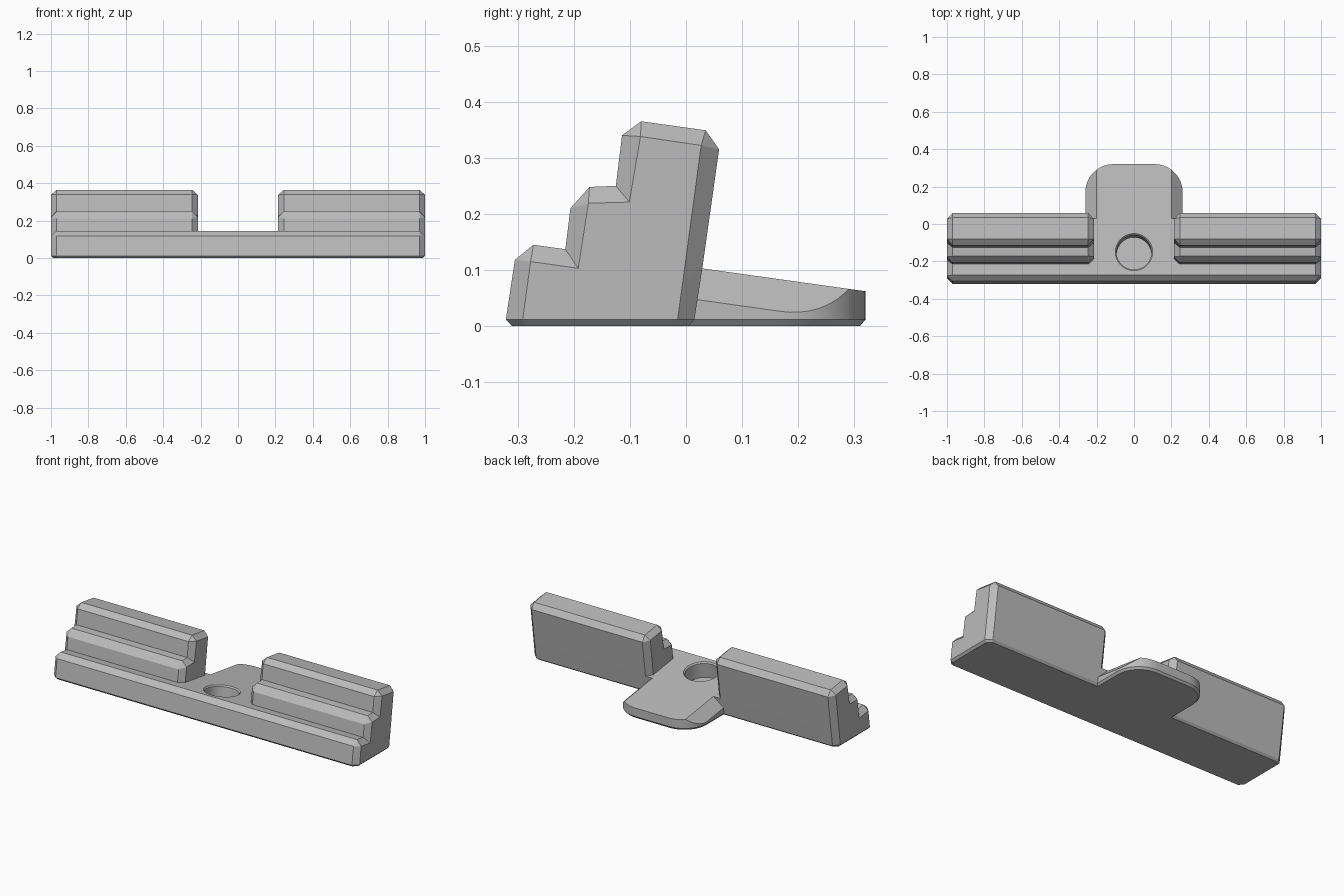
import bpy, bmesh, math
from mathutils import Matrix, Vector

if "Cube" in bpy.data.objects:
    bpy.data.objects.remove(bpy.data.objects["Cube"], do_unlink=True)

grey = bpy.data.materials.new("plain_grey")
grey.use_nodes = True
grey.diffuse_color = (0.5, 0.5, 0.5, 1)
grey.node_tree.nodes["Principled BSDF"].inputs["Base Color"].default_value = (0.5, 0.5, 0.5, 1)

SLOPE = 0.14
BEVEL = 0.012


def top(y):
    """Height of the sloping upper plane of the base and tongue."""
    return 0.145 - SLOPE * (y + 0.272)


def finish(name, bm):
    bmesh.ops.remove_doubles(bm, verts=bm.verts, dist=0.0002)
    bmesh.ops.recalc_face_normals(bm, faces=bm.faces)
    mesh = bpy.data.meshes.new(name)
    bm.to_mesh(mesh)
    bm.free()
    mesh.materials.append(grey)
    obj = bpy.data.objects.new(name, mesh)
    bpy.context.collection.objects.link(obj)
    return obj


def hull(name, points):
    bm = bmesh.new()
    for p in points:
        bm.verts.new(p)
    bmesh.ops.convex_hull(bm, input=bm.verts)
    loose = [v for v in bm.verts if not v.link_faces]
    bmesh.ops.delete(bm, geom=loose, context='VERTS')
    bmesh.ops.dissolve_limit(bm, angle_limit=0.02, verts=bm.verts, edges=bm.edges)
    return finish(name, bm)


def loft(name, sections):
    bm = bmesh.new()
    rings = [[bm.verts.new(p) for p in s] for s in sections]
    n = len(rings[0])
    for a, b in zip(rings, rings[1:]):
        for i in range(n):
            j = (i + 1) % n
            bm.faces.new((a[i], a[j], b[j], b[i]))
    bm.faces.new(rings[0])
    bm.faces.new(rings[-1])
    return finish(name, bm)


def boolean(target, tool, operation):
    mod = target.modifiers.new(operation.lower(), 'BOOLEAN')
    mod.operation = operation
    mod.solver = 'EXACT'
    mod.object = tool
    bpy.ops.object.select_all(action='DESELECT')
    bpy.context.view_layer.objects.active = target
    target.select_set(True)
    bpy.ops.object.modifier_apply(modifier=mod.name)
    bpy.data.objects.remove(tool, do_unlink=True)


# Base bar with chamfered ends and lower edges
back_y, cap_back_y = 0.029, -0.006
cap_back = (cap_back_y, 0.077)
body = [(-0.321, BEVEL), (-0.305, 0.118), (-0.272, 0.145), (back_y, top(back_y)), (0.015, BEVEL)]
cap = [(-0.291, BEVEL), (-0.277, 0.115), cap_back, (-0.015, BEVEL)]
points = []
for s in (-1, 1):
    points += [(s * 0.97, y, z) for y, z in body]
    points += [(s, y, z) for y, z in cap]
    points += [(s * 0.965, y, 0) for y in (-0.31, 0.004)]
    points += [(s * (1 - BEVEL), y, 0) for y in (-0.287, -0.018)]
base = hull("base", points)

# Rear tongue with rounded corners and sloped sides
arc = [math.radians(a) for a in range(0, 91, 6)] + [math.acos(0.6)]
points = []
for s in (-1, 1):
    outline = [(0.26, 0.0)] + [(0.11 + 0.15 * math.cos(a), 0.17 + 0.15 * math.sin(a)) for a in arc]
    lower = [(0.25, 0.0)] + [(0.11 + 0.14 * math.cos(a), 0.17 + 0.14 * math.sin(a)) for a in arc]
    points += [(s * x, y, 0) for x, y in lower]
    points += [(s * x, y, BEVEL) for x, y in outline]
    points += [(s * x, y, top(y) - 0.95 * max(0, x - 0.2)) for x, y in outline]
    points.append((s * 0.2, 0, top(0)))
boolean(base, hull("tongue", points), 'UNION')

# Blind round hole with a chamfered rim, square to the sloping top
tilt = Matrix.Translation((0, -0.15, top(-0.15))) @ Matrix.Rotation(-math.atan(SLOPE), 4, 'X')
rings = []
for r, z in ((0.108, 0.008), (0.093, -0.007), (0.093, -0.095)):
    turn = [2 * math.pi * i / 48 for i in range(48)]
    rings.append([tilt @ Vector((r * math.cos(a), r * math.sin(a), z)) for a in turn])
cutter = loft("hole_cutter", rings)
cutter.hide_render = True
boolean(base, cutter, 'DIFFERENCE')

# Stepped risers: full profile, and the smaller profile of the end faces
full = [(-0.215, top(-0.215)), (-0.206, 0.21), (-0.172, 0.248), (-0.125, 0.25),
        (-0.114, 0.34), (-0.08, 0.365), (0.035, 0.349), (0.059, 0.315), (back_y, top(back_y))]
step, crest, rear = (-0.174, 0.219), (-0.081, 0.338), (0.027, 0.322)
small = [(-0.192, 0.103), step, step, (-0.101, 0.221), crest, crest, rear, rear, cap_back]
for side, s in (("right", -1), ("left", 1)):
    sections = [[(s * x, y, z) for y, z in profile]
                for x, profile in ((0.215, small), (0.245, full), (0.97, full), (1.0, small))]
    loft(side + "_riser", sections)

# Smooth only the curved walls of the base
bpy.ops.object.select_all(action='DESELECT')
bpy.context.view_layer.objects.active = base
base.select_set(True)
bpy.ops.object.shade_smooth_by_angle(angle=math.radians(20))
